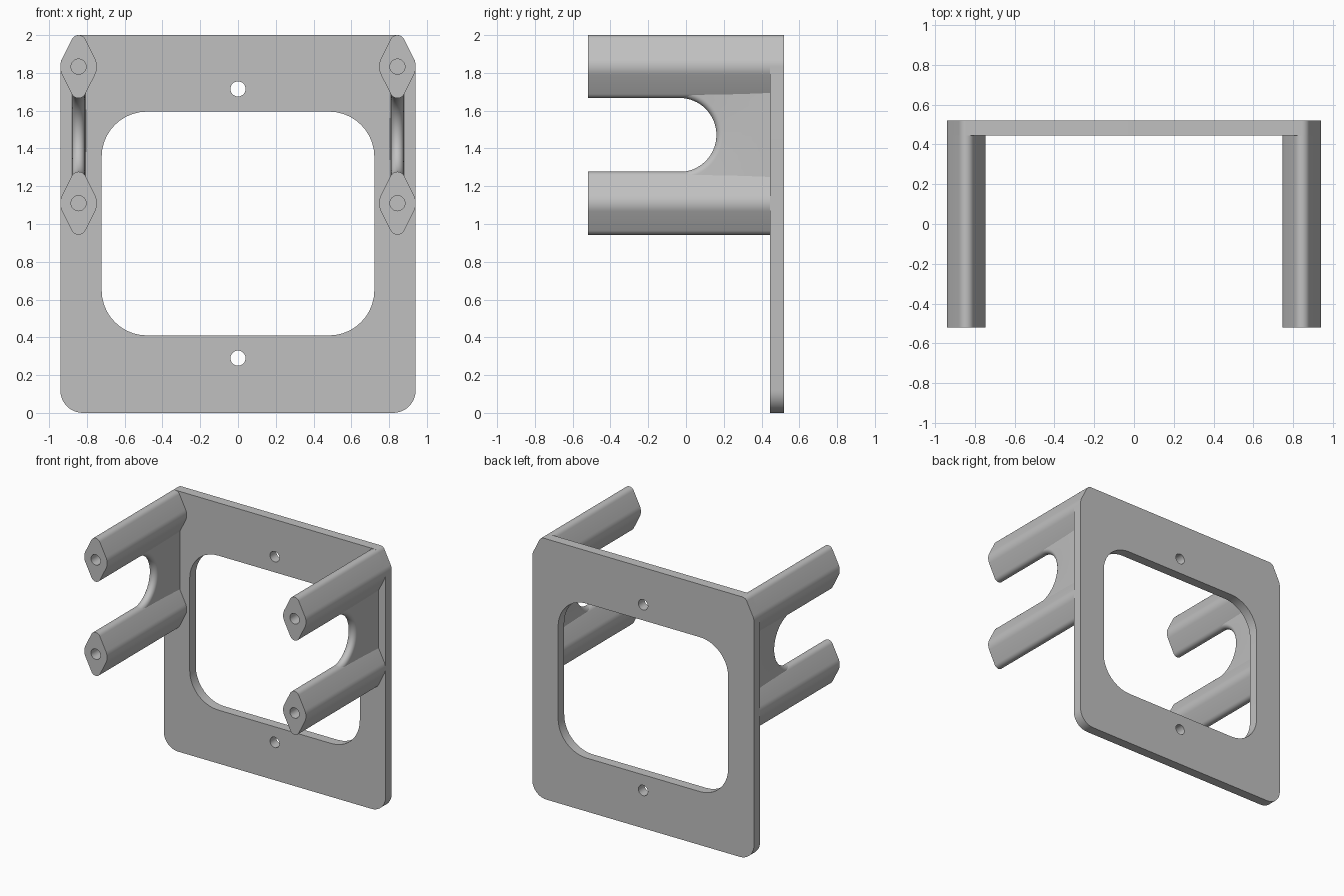
import bpy, bmesh
from math import sin, cos, pi, asin, radians

if "Cube" in bpy.data.objects:
    bpy.data.objects.remove(bpy.data.objects["Cube"], do_unlink=True)

GREY = (0.53, 0.53, 0.53, 1)
mat = bpy.data.materials.new("plain grey")
mat.use_nodes = True
mat.diffuse_color = GREY
mat.node_tree.nodes["Principled BSDF"].inputs["Base Color"].default_value = GREY

POST_X, TOP_Z, LOW_Z = 0.844, 1.833, 1.11
SIDE_R, TIP_R, TIP_D = 0.097, 0.04, 0.127
FRONT, PLATE_FRONT, BACK = -0.52, 0.445, 0.52


def finish(name, bm):
    """Turn a bmesh into a named, coloured object."""
    bmesh.ops.recalc_face_normals(bm, faces=bm.faces)
    mesh = bpy.data.meshes.new(name)
    bm.to_mesh(mesh)
    bm.free()
    mesh.materials.append(mat)
    obj = bpy.data.objects.new(name, mesh)
    bpy.context.collection.objects.link(obj)
    return obj


def activate(obj):
    bpy.ops.object.select_all(action='DESELECT')
    obj.select_set(True)
    bpy.context.view_layer.objects.active = obj


def smooth(obj):
    activate(obj)
    bpy.ops.object.shade_smooth_by_angle(angle=radians(30))


def prism(name, outline, y0, y1):
    """Extrude an (x, z) outline along y."""
    bm = bmesh.new()
    face = bm.faces.new([bm.verts.new((x, y0, z)) for x, z in outline])
    ext = bmesh.ops.extrude_face_region(bm, geom=[face])
    verts = [v for v in ext["geom"] if isinstance(v, bmesh.types.BMVert)]
    bmesh.ops.translate(bm, verts=verts, vec=(0, y1 - y0, 0))
    return finish(name, bm)


def arc(cx, cz, r, a0, a1, n=10):
    return [(cx + r * cos(a0 + (a1 - a0) * i / n),
             cz + r * sin(a0 + (a1 - a0) * i / n)) for i in range(n + 1)]


def circle(cx, cz, r, n=32):
    return arc(cx, cz, r, 0, 2 * pi, n)[:-1]


def cut(obj, outline, y0, y1):
    cutter = prism("cutter", outline, y0, y1)
    mod = obj.modifiers.new("cut", 'BOOLEAN')
    mod.operation, mod.solver, mod.object = 'DIFFERENCE', 'EXACT', cutter
    activate(obj)
    bpy.ops.object.modifier_apply(modifier=mod.name)
    bpy.data.objects.remove(cutter, do_unlink=True)


TILT = asin((SIDE_R - TIP_R) / TIP_D)   # slope of the post's flat flanks


def post_outline(cx, cz):
    return (arc(cx, cz, SIDE_R, -TILT, TILT)
            + arc(cx, cz + TIP_D, TIP_R, TILT, pi - TILT)
            + arc(cx, cz, SIDE_R, pi - TILT, pi + TILT)
            + arc(cx, cz - TIP_D, TIP_R, pi + TILT, 2 * pi - TILT))


# Back plate: rounded below, upper corners follow the posts
half = POST_X + SIDE_R
right_edge = (arc(half - 0.12, 0.12, 0.12, -pi / 2, 0)
              + arc(POST_X, TOP_Z, SIDE_R, 0, TILT)
              + arc(POST_X, TOP_Z + TIP_D, TIP_R, TILT, pi / 2))
plate = prism("back_plate", right_edge + [(-x, z) for x, z in reversed(right_edge)],
              PLATE_FRONT, BACK)

# Window and the two screw holes
wx, w0, w1, wr = 0.722, 0.41, 1.595, 0.24
window = (arc(wx - wr, w0 + wr, wr, -pi / 2, 0) + arc(wx - wr, w1 - wr, wr, 0, pi / 2)
          + arc(wr - wx, w1 - wr, wr, pi / 2, pi) + arc(wr - wx, w0 + wr, wr, pi, 1.5 * pi))
for shape in (window, circle(0, 1.715, 0.04), circle(0, 0.29, 0.04)):
    cut(plate, shape, PLATE_FRONT - 0.1, BACK + 0.1)
smooth(plate)


def web(name, cx):
    """Thin wall joining two posts, with a round-edged U-shaped notch."""
    y_mid, z_mid, r = -0.035, (TOP_Z + LOW_Z) / 2, 0.196
    depth, rise, w = 0.46 - y_mid, (TOP_Z - LOW_Z) / 2, 0.033
    bm = bmesh.new()
    rows = []
    for i in range(33):
        a = -pi / 2 + pi * i / 32
        reach = min(depth / max(cos(a), 1e-6), rise / max(abs(sin(a)), 1e-6))
        flare = w + 0.006 * reach * cos(a) / depth
        section = [(-flare, reach)]
        for k in range(13):
            b = -pi / 2 + pi * k / 12
            section.append((w * sin(b), r + w * (1 - cos(b))))
        section.append((flare, reach))
        rows.append([bm.verts.new((cx + x, y_mid + d * cos(a), z_mid + d * sin(a)))
                     for x, d in section])
    n = len(rows[0])
    for p, q in zip(rows, rows[1:]):
        for k in range(n):
            m = (k + 1) % n
            bm.faces.new((p[k], p[m], q[m], q[k]))
    bm.faces.new(rows[0])
    bm.faces.new(rows[-1])
    smooth(finish(name, bm))


# Posts with blind screw holes, and the webs between them
for side, sx in (("left", 1), ("right", -1)):
    for level, z in (("upper", TOP_Z), ("lower", LOW_Z)):
        post = prism(f"{level}_{side}_post", post_outline(sx * POST_X, z),
                     FRONT, PLATE_FRONT + 0.005)
        cut(post, circle(sx * POST_X, z, 0.04), FRONT - 0.1, FRONT + 0.4)
        smooth(post)
    web(f"{side}_web", sx * POST_X)
